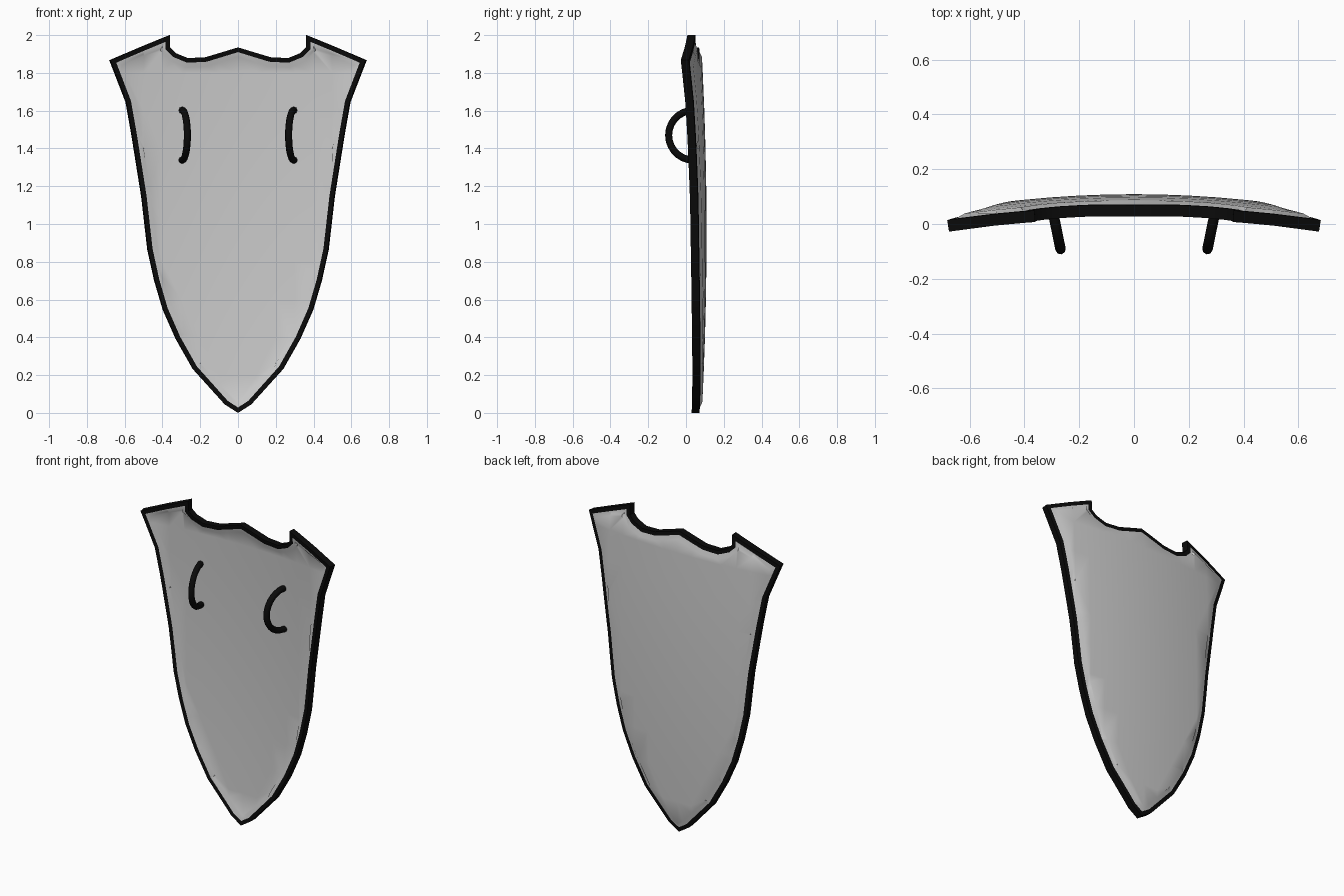
import bpy, bmesh
from math import sin, cos, pi
from mathutils import Vector

cube = bpy.data.objects.get("Cube")
if cube:
    bpy.data.objects.remove(cube, do_unlink=True)


def material(name, value):
    m = bpy.data.materials.new(name)
    m.use_nodes = True
    colour = (value, value, value, 1)
    m.diffuse_color = colour
    m.node_tree.nodes["Principled BSDF"].inputs["Base Color"].default_value = colour
    return m


grey = material("panel grey", 0.6)
black = material("trim black", 0.003)


def add_object(name, mesh, angle):
    ob = bpy.data.objects.new(name, mesh)
    bpy.context.collection.objects.link(ob)
    bpy.ops.object.select_all(action="DESELECT")
    ob.select_set(True)
    bpy.context.view_layer.objects.active = ob
    bpy.ops.object.shade_smooth_by_angle(angle=angle)
    return ob


# Half outline of the shield, from the top centre peak to the bottom tip
half = [(0, 1.935), (.17, 1.883), (.265, 1.878), (.33, 1.905), (.36, 1.935),
        (.36, 2), (.515, 1.936), (.675, 1.867), (.59, 1.645), (.56, 1.475),
        (.508, 1.146), (.476, .865), (.44, .7), (.395, .546), (.328, .393),
        (.238, .233), (.07, .045), (0, 0)]
outline = half + [(-x, z) for x, z in half[-2:0:-1]]
THICK = .042
RIM, SLOPE, CENTRE = 1, 0, 2


def bow(x, z):
    return .055 - .028 * (z - .95) ** 2 - .13 * x * x


# Shield body: flat face, inset for the rim and for the panel's soft edge
bm = bmesh.new()
face = bm.faces.new([bm.verts.new((x, 0, z)) for x, z in outline])
bm.normal_update()
for width, tag in ((.024, RIM), (.025, SLOPE)):
    ring = bmesh.ops.inset_region(bm, faces=[face], thickness=width,
                                  use_even_offset=True, use_boundary=True)
    for f in ring["faces"]:
        f.material_index = tag
face.material_index = CENTRE

# Cut into a grid so that the sheet can bow both ways
cuts = [((i / 10, 0, 0), (1, 0, 0)) for i in range(-5, 6)]
cuts += [((0, 0, i / 5), (0, 0, 1)) for i in range(1, 10)]
for co, no in cuts:
    bmesh.ops.bisect_plane(bm, geom=bm.verts[:] + bm.edges[:] + bm.faces[:],
                           plane_co=co, plane_no=no, dist=.0005)
raised = {v: any(f.material_index == CENTRE for f in v.link_faces) for v in bm.verts}
for v, up in raised.items():
    v.co.y = bow(v.co.x, v.co.z) + (.012 if up else 0)

# Give it thickness; the side walls belong to the rim
front = bm.faces[:]
new = bmesh.ops.extrude_face_region(bm, geom=front, use_keep_orig=True)["geom"]
back = {g for g in new if isinstance(g, bmesh.types.BMFace)}
for v in (g for g in new if isinstance(g, bmesh.types.BMVert)):
    v.co += Vector((v.co.x * .01, THICK, 0))
kept = set(front) | back
for f in bm.faces:
    if f not in kept:
        f.material_index = RIM
    elif f.material_index == CENTRE:
        f.material_index = 0
bmesh.ops.recalc_face_normals(bm, faces=bm.faces[:])
mesh = bpy.data.meshes.new("shield_body")
bm.to_mesh(mesh)
bm.free()
mesh.materials.append(grey)
mesh.materials.append(black)
add_object("shield_body", mesh, .7)

# Two bowed grips on the front, leaning towards each other
for side, name in ((1, "left_grip"), (-1, "right_grip")):
    curve = bpy.data.curves.new(name, "CURVE")
    curve.dimensions = "3D"
    curve.bevel_depth = .019
    curve.bevel_resolution = 2
    curve.use_fill_caps = True
    spline = curve.splines.new("POLY")
    steps = 14
    spline.points.add(steps + 2)
    path = [(.297, .07, 1.602)]
    for i in range(steps + 1):
        a = pi * i / steps
        path.append((.295 - .027 * sin(a), .04 - .132 * sin(a), 1.47 + .132 * cos(a)))
    path.append((.297, .07, 1.338))
    for p, (x, y, z) in zip(spline.points, path):
        p.co = (side * x, y, z, 1)
    temp = bpy.data.objects.new(name + "_path", curve)
    bpy.context.collection.objects.link(temp)
    graph = bpy.context.evaluated_depsgraph_get()
    grip = bpy.data.meshes.new_from_object(temp.evaluated_get(graph))
    bpy.data.objects.remove(temp, do_unlink=True)
    grip.materials.clear()
    grip.materials.append(black)
    add_object(name, grip, .9)
